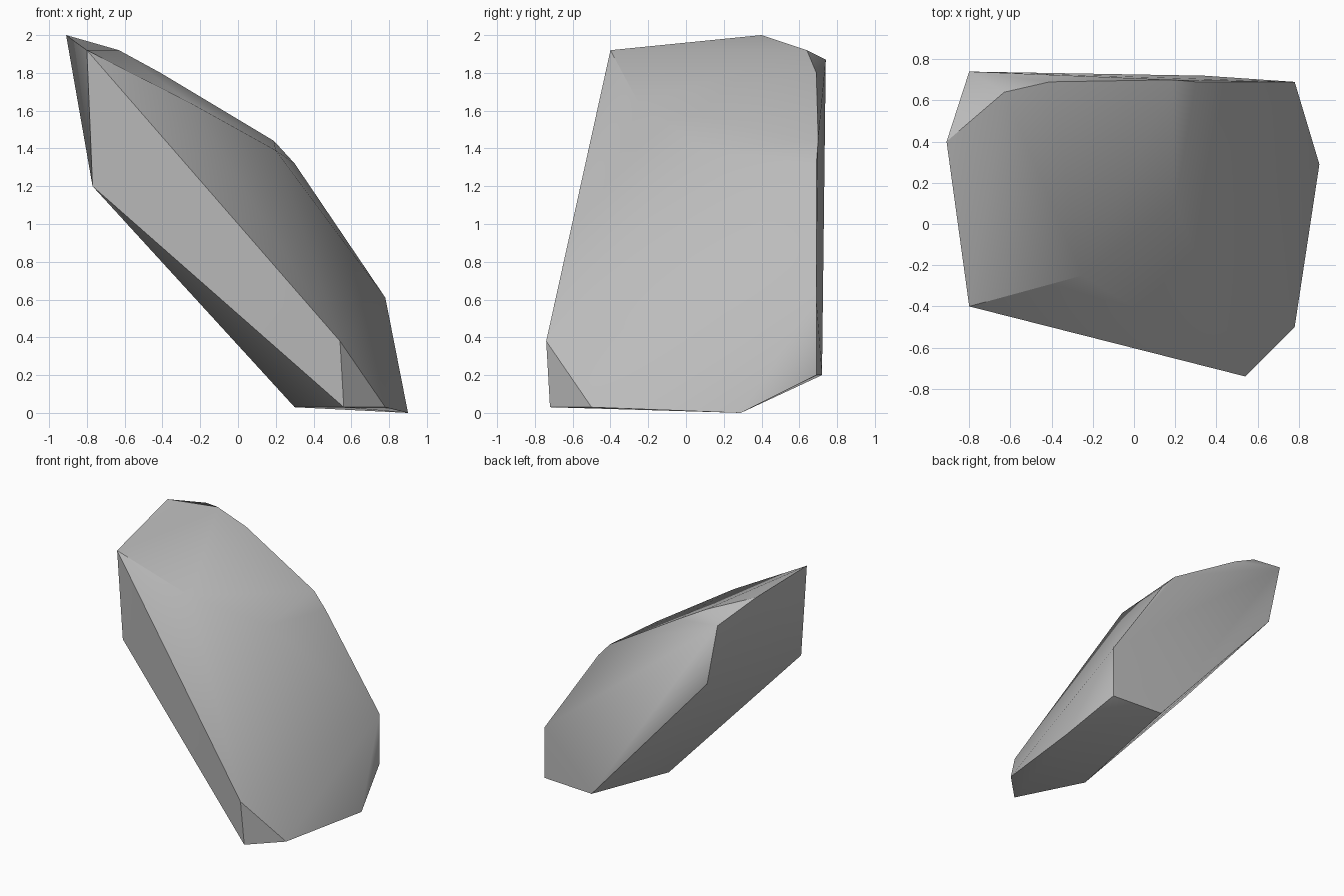
import bpy
import bmesh
import math

default_cube = bpy.data.objects.get("Cube")
if default_cube:
    bpy.data.objects.remove(default_cube, do_unlink=True)


def make_material(name, colour):
    material = bpy.data.materials.new(name)
    material.use_nodes = True
    material.diffuse_color = colour
    material.node_tree.nodes["Principled BSDF"].inputs["Base Color"].default_value = colour
    return material


def make_rock(name, corner_groups, material):
    """Wrap a convex shell round the chiselled corners."""
    bm = bmesh.new()
    for corners in corner_groups:
        for corner in corners:
            bm.verts.new(corner)
    hull = bmesh.ops.convex_hull(bm, input=bm.verts[:])
    unused = [v for v in bm.verts if not v.link_faces]
    bmesh.ops.delete(bm, geom=unused, context="VERTS")
    bmesh.ops.recalc_face_normals(bm, faces=bm.faces[:])
    mesh = bpy.data.meshes.new(name)
    bm.to_mesh(mesh)
    bm.free()
    mesh.materials.append(material)
    rock = bpy.data.objects.new(name, mesh)
    bpy.context.collection.objects.link(rock)
    return rock


# Raised end of the leaning slab
upper_end = [
    (-0.91, 0.40, 2.0), (-0.80, -0.40, 1.92), (-0.77, -0.37, 1.2),
    (-0.70, 0.73, 1.37), (-0.80, 0.74, 1.87), (-0.63, 0.64, 1.92),
]
# Bulging ridge across the upper side
ridge = [
    (-0.41, 0.69, 1.80), (-0.25, -0.25, 1.64), (0.20, 0.10, 1.39),
    (0.19, 0.70, 1.44), (0.30, 0.69, 1.32),
]
# Lower end resting on the ground
lower_end = [
    (0.54, -0.74, 0.38), (0.56, -0.72, 0.03), (0.78, -0.50, 0.03),
    (0.90, 0.29, 0.0), (0.78, 0.69, 0.61), (0.78, 0.69, 0.20),
    (0.34, 0.72, 0.20), (0.30, -0.21, 0.03),
]

stone_grey = make_material("stone grey", (0.5, 0.5, 0.5, 1.0))
rock = make_rock("rock", [upper_end, ridge, lower_end], stone_grey)

# Soft shading on shallow facets, crisp chiselled edges
bpy.ops.object.select_all(action="DESELECT")
rock.select_set(True)
bpy.context.view_layer.objects.active = rock
bpy.ops.object.shade_smooth_by_angle(angle=math.radians(30))
